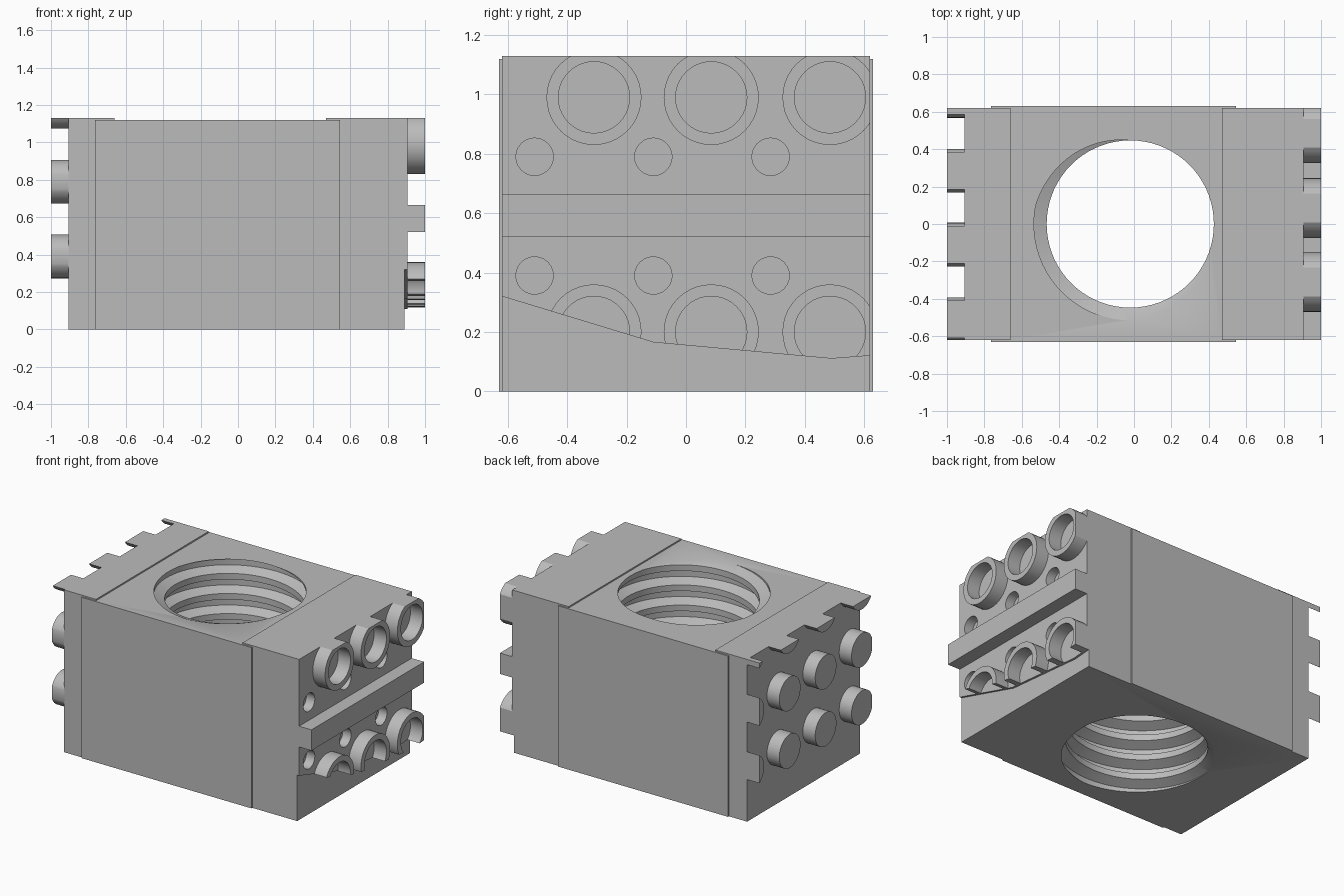
import bpy, bmesh, math

if "Cube" in bpy.data.objects:
    bpy.data.objects.remove(bpy.data.objects["Cube"])

grey = bpy.data.materials.new("plain grey")
grey.diffuse_color = (0.50, 0.50, 0.50, 1)
grey.use_nodes = True
grey.node_tree.nodes["Principled BSDF"].inputs["Base Color"].default_value = grey.diffuse_color
W, H = 0.62, 1.13            # half depth and height of the block


def finish(name, bm):
    bmesh.ops.recalc_face_normals(bm, faces=bm.faces)
    me = bpy.data.meshes.new(name)
    bm.to_mesh(me)
    bm.free()
    ob = bpy.data.objects.new(name, me)
    bpy.context.collection.objects.link(ob)
    me.materials.append(grey)
    return ob


def prism(name, pts, place, a, b):
    """Extrude a 2D outline between a and b; place(u, v, w) gives the 3D point."""
    bm = bmesh.new()
    lo = [bm.verts.new(place(u, v, a)) for u, v in pts]
    hi = [bm.verts.new(place(u, v, b)) for u, v in pts]
    bm.faces.new(lo)
    bm.faces.new(hi)
    for i in range(len(pts)):
        j = (i + 1) % len(pts)
        bm.faces.new((lo[i], lo[j], hi[j], hi[i]))
    return finish(name, bm)


def along_x(name, pts, a, b):
    return prism(name, pts, lambda u, v, w: (w, u, v), a, b)


def along_y(name, pts, a, b):
    return prism(name, pts, lambda u, v, w: (u, w, v), a, b)


def rect(u0, u1, v0, v1):
    return [(u0, v0), (u1, v0), (u1, v1), (u0, v1)]


def disc(y, z, r, n=40):
    return [(y + r * math.cos(math.tau * i / n), z + r * math.sin(math.tau * i / n))
            for i in range(n)]


def cut(ob, cutter, mode='DIFFERENCE', drop=True):
    mod = ob.modifiers.new("cut", 'BOOLEAN')
    mod.operation, mod.object, mod.solver = mode, cutter, 'EXACT'
    bpy.context.view_layer.objects.active = ob
    bpy.ops.object.modifier_apply(modifier=mod.name)
    if drop:
        bpy.data.objects.remove(cutter)


def smooth(ob):
    bpy.ops.object.select_all(action='DESELECT')
    ob.select_set(True)
    bpy.context.view_layer.objects.active = ob
    bpy.ops.object.shade_smooth_by_angle(angle=math.radians(25))


def threaded_cutter():
    """Helical thread, used to cut the central bore."""
    bm, n, pitch = bmesh.new(), 72, 0.14
    profile = [(-0.95, 0.447), (-0.75, 0.515), (-0.47, 0.515), (-0.25, 0.447)]
    cols = []
    for t in range(-10 * n, 3 * n + 1):
        a = math.tau * t / n
        cols.append([bm.verts.new((-0.02 + r * math.cos(a), r * math.sin(a),
                                   1.12 + pitch * (f + t / n))) for f, r in profile])
    for t in range(len(cols) - 1 - n):
        a = cols[t] + [cols[t + n][0]]
        b = cols[t + 1] + [cols[t + 1 + n][0]]
        for j in range(4):
            bm.faces.new((a[j], b[j], b[j + 1], a[j + 1]))
    bmesh.ops.delete(bm, geom=[v for v in bm.verts if not v.link_faces], context='VERTS')
    # close both ends with fans
    low, high = bm.verts.new((-0.02, 0, -0.9)), bm.verts.new((-0.02, 0, 2.2))
    for e in [e for e in bm.edges if e.is_boundary]:
        bm.faces.new((*e.verts, low if e.verts[0].co.z < 0.5 else high))
    return finish("bore_cutter", bm)


# main block with a shallow step across the top
body = along_y("block_body", [(-0.905, 0), (0.89, 0), (0.89, H), (0.47, H), (0.47, 1.12),
                              (-0.66, 1.12), (-0.66, H), (-0.905, H)], -W, W)
cut(body, threaded_cutter())

# socket face plate with a bent lower edge
edge = [(-W, 0.32), (-0.11, 0.165), (0.49, 0.11), (W, 0.12)]
outline = edge + [(W, H), (-W, H)]
plate = along_x("socket_face_plate", outline, 0.89, 0.905)

# small round holes in the socket face
stud_ys = [-0.51, -0.11, 0.285]
for y in stud_ys:
    for z in (0.39, 0.79):
        hole = along_x("hole_cutter", disc(y, z, 0.063, 24), 0.84, 1.0)
        cut(plate, hole, drop=False)
        cut(body, hole)
smooth(plate)
smooth(body)

# thin side panels, front and back
for name, s in (("front_panel", -1), ("back_panel", 1)):
    along_y(name, rect(-0.765, 0.545, 0, 1.12), s * W, s * 0.63)

# horizontal rail
along_x("rail", rect(-W, W, 0.52, 0.665), 0.905, 1.0)

# socket rings trimmed to the face outline
for z in (0.20, 0.99):
    for y in (-0.31, 0.085, 0.485):
        ring = along_x("socket_ring", disc(y, z, 0.16), 0.904, 1.0)
        cut(ring, along_x("ring_bore", disc(y, z, 0.12), 0.8, 1.1))
        cut(ring, along_x("trim", outline, 0.8, 1.1), 'INTERSECT')
        smooth(ring)

# studs on the opposite face, edge ones trimmed to the block
for z in (0.39, 0.79, 1.19):
    for y in stud_ys + [0.685]:
        stud = along_x("stud", disc(y, z, 0.117), -1.0, -0.904)
        cut(stud, along_x("trim", rect(-W, W, 0, H), -1.2, -0.8), 'INTERSECT')
        smooth(stud)
